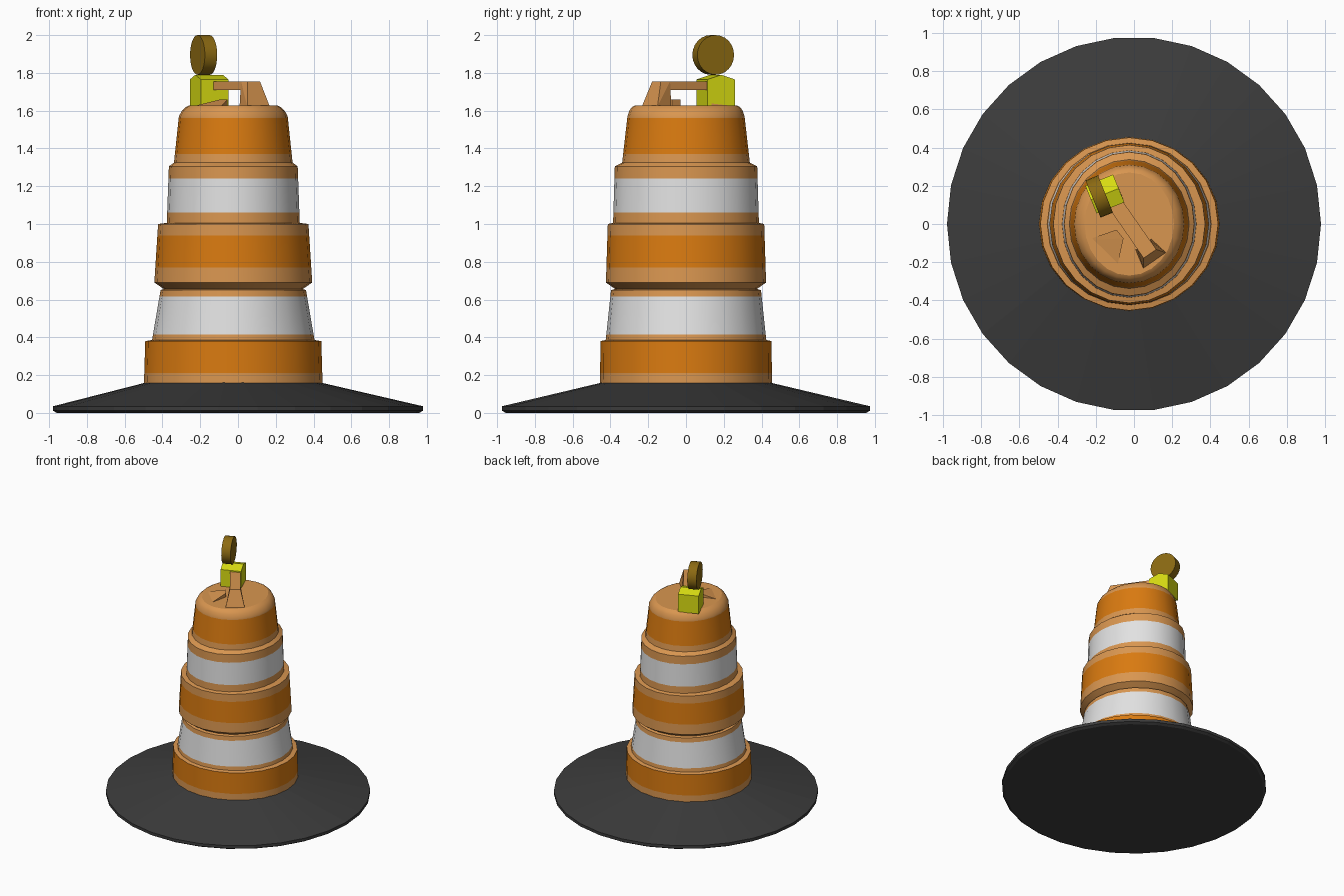
import bpy, bmesh, math
from mathutils import Matrix, Vector

cube = bpy.data.objects.get("Cube")
if cube:
    bpy.data.objects.remove(cube)


def material(name, srgb):
    col = [(c / 255 / 12.92) if c < 10 else ((c / 255 + 0.055) / 1.055) ** 2.4 for c in srgb] + [1]
    m = bpy.data.materials.new(name)
    m.use_nodes = True
    m.diffuse_color = col
    m.node_tree.nodes["Principled BSDF"].inputs["Base Color"].default_value = col
    return m


orange = material("deep orange", (217, 122, 16))
tan = material("light orange", (217, 150, 80))
white = material("reflective white", (226, 226, 226))
rubber = material("black rubber", (60, 60, 60))
yellow = material("lamp yellow", (218, 222, 18))
amber = material("dark amber", (140, 106, 18))


def finish(name, bm, mats, smooth=False):
    bmesh.ops.recalc_face_normals(bm, faces=bm.faces[:])
    mesh = bpy.data.meshes.new(name)
    bm.to_mesh(mesh)
    bm.free()
    for m in mats:
        mesh.materials.append(m)
    ob = bpy.data.objects.new(name, mesh)
    bpy.context.collection.objects.link(ob)
    if smooth:
        bpy.ops.object.select_all(action="DESELECT")
        ob.select_set(True)
        bpy.context.view_layer.objects.active = ob
        bpy.ops.object.shade_smooth_by_angle(angle=math.radians(28))
    return ob


def loft(rows, sides):
    """Stack of closed elliptical rings, each (z, x radius, y radius, x centre)."""
    bm = bmesh.new()
    angles = [2 * math.pi * i / sides for i in range(sides)]
    rings = [[bm.verts.new((cx + rx * math.cos(a), ry * math.sin(a), z)) for a in angles]
             for z, rx, ry, cx in rows]
    for low, high in zip(rings, rings[1:]):
        for i in range(sides):
            j = (i + 1) % sides
            bm.faces.new((low[i], low[j], high[j], high[i]))
    bm.faces.new(rings[0][::-1])
    bm.faces.new(rings[-1])
    return bm


def hull(name, points, mat):
    bm = bmesh.new()
    for p in points:
        bm.verts.new(p)
    bmesh.ops.convex_hull(bm, input=bm.verts[:])
    bmesh.ops.dissolve_limit(bm, angle_limit=0.01, verts=bm.verts[:], edges=bm.edges[:])
    return finish(name, bm, [mat])


# Rubber base skirt
AXIS = -0.025
finish("base_skirt", loft([(0, 0.96, 0.96, 0), (0.012, 0.98, 0.98, 0), (0.035, 0.98, 0.98, 0),
                           (0.16, 0.465, 0.45, AXIS)], 30), [rubber])

# Stepped drum outline: height, x radius, y radius
outline = [
    (0.15, 0.473, 0.455), (0.38, 0.466, 0.453), (0.386, 0.430, 0.425),
    (0.65, 0.385, 0.397), (0.656, 0.368, 0.375), (0.69, 0.418, 0.424),
    (1.00, 0.398, 0.414), (1.006, 0.352, 0.386), (1.305, 0.341, 0.377),
    (1.325, 0.314, 0.338), (1.57, 0.288, 0.310), (1.60, 0.272, 0.300),
    (1.618, 0.253, 0.287), (1.628, 0.234, 0.270),
]
# Colour bands: upper limit and material slot
bands = [(0.21, 0), (0.38, 1), (0.415, 0), (0.615, 2), (0.77, 0), (0.94, 1),
         (1.06, 0), (1.24, 2), (1.37, 0), (1.56, 1), (2.0, 0)]

rows = []
for a, b in zip(outline, outline[1:]):
    rows.append(a)
    for limit, _ in bands:
        if a[0] + 0.001 < limit < b[0] - 0.001:
            t = (limit - a[0]) / (b[0] - a[0])
            rows.append(tuple(p + (q - p) * t for p, q in zip(a, b)))
rows.append(outline[-1])
bm = loft([r + (AXIS,) for r in rows], 24)
for f in bm.faces:
    z = f.calc_center_median().z
    f.material_index = next(slot for limit, slot in bands if z < limit)
finish("drum_body", bm, [tan, orange, white], True)

# Carry handle: a diagonal bar on two flared feet
TOP = 1.62
out = Vector((0.57, -0.82, 0)).normalized()
side = Vector((-out.y, out.x, 0))
centre = Vector((AXIS, 0, 0))


def handle_point(u, v, z):
    return centre + out * u + side * v + Vector((0, 0, z))


hull("handle_bar", [handle_point(u, v, z) for u in (-0.18, 0.18) for v in (-0.04, 0.04)
                    for z in (1.71, 1.755)], tan)
for name, s in (("handle_front_foot", 1), ("handle_rear_foot", -1)):
    corners = [(0.13, 0.05, TOP), (0.235, 0.073, TOP), (0.13, 0.04, 1.755), (0.19, 0.04, 1.755)]
    hull(name, [handle_point(s * u, v * k, z) for u, v, z in corners for k in (-1, 1)], tan)

# Low wedge pad on the lid
hull("lid_wedge", [(-0.25, -0.085, TOP), (-0.092, -0.24, TOP)] +
     [(x, y, z) for x, y in ((-0.092, -0.03), (-0.055, -0.075)) for z in (TOP, 1.66)], tan)

# Warning lamp: gabled battery box and round lens
turn = Matrix.Rotation(math.radians(22), 4, "Z")
place = Matrix.Translation((-0.153, 0.157, 0)) @ turn
h = 0.0785
box = [(x, y, z) for x in (-h, h) for y, z in ((-h, TOP), (h, TOP), (-h, 1.765), (h, 1.765), (0, 1.79))]
hull("lamp_box", [place @ Vector(p) for p in box], yellow)

bm = bmesh.new()
bmesh.ops.create_cone(bm, cap_ends=True, segments=24, radius1=0.105, radius2=0.105, depth=0.07,
                      matrix=Matrix.Translation((-0.182, 0.144, 1.895)) @ turn
                      @ Matrix.Rotation(math.pi / 2, 4, "Y"))
finish("lamp_lens", bm, [amber], True)
